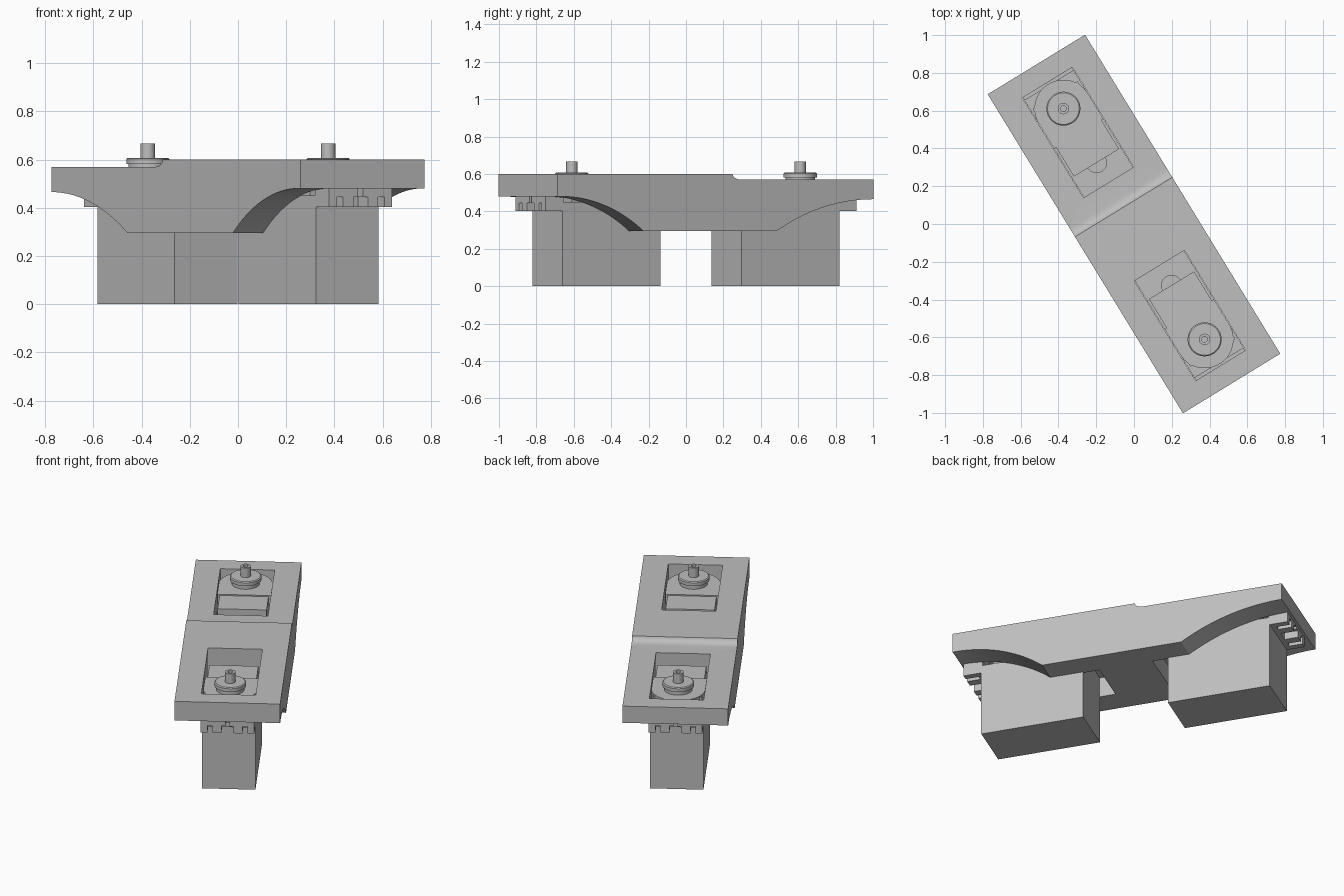
import bpy, bmesh, math
from mathutils import Matrix

cube = bpy.data.objects.get("Cube")
if cube:
    bpy.data.objects.remove(cube, do_unlink=True)

grey = bpy.data.materials.new("plain_grey")
grey.use_nodes = True
grey.diffuse_color = (0.52, 0.52, 0.52, 1)
grey.node_tree.nodes["Principled BSDF"].inputs["Base Color"].default_value = (0.52, 0.52, 0.52, 1)

# The whole assembly lies diagonally: length runs along local x
TURN = Matrix.Rotation(math.radians(-58.53), 4, "Z")


def finish(name, bm, smooth=False):
    bmesh.ops.recalc_face_normals(bm, faces=bm.faces)
    bm.transform(TURN)
    mesh = bpy.data.meshes.new(name)
    bm.to_mesh(mesh)
    bm.free()
    mesh.materials.append(grey)
    obj = bpy.data.objects.new(name, mesh)
    bpy.context.collection.objects.link(obj)
    if smooth:
        bpy.ops.object.select_all(action="DESELECT")
        obj.select_set(True)
        bpy.context.view_layer.objects.active = obj
        bpy.ops.object.shade_smooth_by_angle(angle=math.radians(25))
    return obj


def extrude(name, points, vec, smooth=False):
    bm = bmesh.new()
    face = bm.faces.new([bm.verts.new(p) for p in points])
    new = bmesh.ops.extrude_face_region(bm, geom=[face])["geom"]
    bmesh.ops.translate(bm, vec=vec, verts=[g for g in new if isinstance(g, bmesh.types.BMVert)])
    return finish(name, bm, smooth)


def box(name, x0, x1, y0, y1, z0, z1):
    x0, x1 = sorted((x0, x1))
    return extrude(name, [(x0, y0, z0), (x1, y0, z0), (x1, y1, z0), (x0, y1, z0)], (0, 0, z1 - z0))


def cylinder_outline(cx, radius, z, start, end, steps):
    angles = [start + (end - start) * i / steps for i in range(steps + 1)]
    return [(cx + radius * math.cos(a), radius * math.sin(a), z) for a in angles]


def lathe(name, cx, profile, steps=40):
    bm = bmesh.new()
    verts = [bm.verts.new((r, 0, z)) for r, z in profile]
    edges = [bm.edges.new(pair) for pair in zip(verts, verts[1:])]
    bmesh.ops.spin(bm, geom=verts + edges, axis=(0, 0, 1), cent=(0, 0, 0),
                   angle=math.tau, steps=steps)
    bmesh.ops.remove_doubles(bm, verts=bm.verts, dist=0.0001)
    bmesh.ops.translate(bm, vec=(cx, 0, 0), verts=bm.verts)
    return finish(name, bm, True)


def cut(target, cutter):
    mod = target.modifiers.new("cut", "BOOLEAN")
    mod.operation = "DIFFERENCE"
    mod.solver = "EXACT"
    mod.object = cutter
    bpy.ops.object.select_all(action="DESELECT")
    bpy.context.view_layer.objects.active = target
    target.select_set(True)
    bpy.ops.object.modifier_apply(modifier=mod.name)
    bpy.data.objects.remove(cutter, do_unlink=True)


def underside(x_end, z_end, x_in, z_in, steps=20):
    """Arc that leaves the end horizontally and drops to the flat belly."""
    dx, dz = abs(x_end - x_in), z_end - z_in
    r = (dx * dx + dz * dz) / (2 * dz)
    xs = [x_end + (x_in - x_end) * i / steps for i in range(steps + 1)]
    return [(x, z_end - r + math.sqrt(r * r - (x - x_end) ** 2)) for x in xs]


# Bridge deck: side profile with arched underside and a small step on top
HALF = 0.99
profile = [(HALF, 0.60), (-0.105, 0.60)]
for i in range(1, 9):
    a = math.radians(90) * i / 8
    profile.append((-0.107 - 0.05 * (1 - math.cos(a)), 0.60 - 0.03 * math.sin(a)))
profile += [(-HALF, 0.57)]
profile += underside(-HALF, 0.465, -0.385, 0.295)
profile += reversed(underside(0.97, 0.48, 0.452, 0.295))
profile += [(HALF, 0.48)]
deck = extrude("deck", [(x, -0.302, z) for x, z in profile], (0, 0.604, 0), True)

for side, end in ((1, "front"), (-1, "back")):
    # Pocket through the deck, and a wider recess below it
    cut(deck, box("pocket_cutter", side * 0.258, side * 0.878, -0.155, 0.155, 0.2, 0.7))
    cut(deck, box("recess_cutter", side * 0.16, side * 0.30, -0.145, 0.145, 0.2, 0.42))

    # Leg block filling the lower pocket
    box(end + "_leg_block", side * 0.255, side * 0.868, -0.153, 0.153, 0, 0.45)

    # Clamp body and rounded clamp plate
    box(end + "_clamp_body", side * 0.38, side * 0.80, -0.14, 0.14, 0.44, 0.55)
    mid = 0 if side > 0 else math.pi
    outline = cylinder_outline(side * 0.716, 0.153, 0.50, mid - math.pi / 2, mid + math.pi / 2, 28)
    outline += [(side * 0.56, side * 0.153, 0.50), (side * 0.56, side * -0.153, 0.50)]
    extrude(end + "_clamp_plate", outline, (0, 0, 0.057))

    # Half round boss at the inner side of the clamp
    boss = cylinder_outline(side * 0.38, 0.055, 0.44, mid + math.pi / 2, mid + 1.5 * math.pi, 16)
    extrude(end + "_boss", boss, (0, 0, 0.07))

    # Stacked washers and hollow bolt
    lathe(end + "_washers", side * 0.716, [
        (0, 0.55), (0.08, 0.55), (0.08, 0.582), (0.09, 0.582),
        (0.09, 0.602), (0.084, 0.607), (0, 0.607)])
    lathe(end + "_bolt", side * 0.716, [
        (0, 0.60), (0.03, 0.60), (0.03, 0.667), (0.015, 0.667), (0.015, 0.65), (0, 0.65)], 24)

    # End flange with slotted teeth underneath
    top = 0.482 if side > 0 else 0.475
    for y0, y1 in ((-0.153, -0.012), (0.012, 0.153)):
        box(end + "_flange", side * 0.86, side * 0.975, y0, y1, 0.445, top)
    box(end + "_flange_web", side * 0.86, side * 0.93, -0.02, 0.02, 0.445, top)
    for y0, y1 in ((-0.153, -0.115), (-0.085, -0.035), (0.035, 0.085), (0.115, 0.153)):
        box(end + "_flange_tooth", side * 0.86, side * 0.975, y0, y1, 0.402, 0.446)
    box(end + "_flange_root", side * 0.86, side * 0.895, -0.153, 0.153, 0.402, 0.446)
